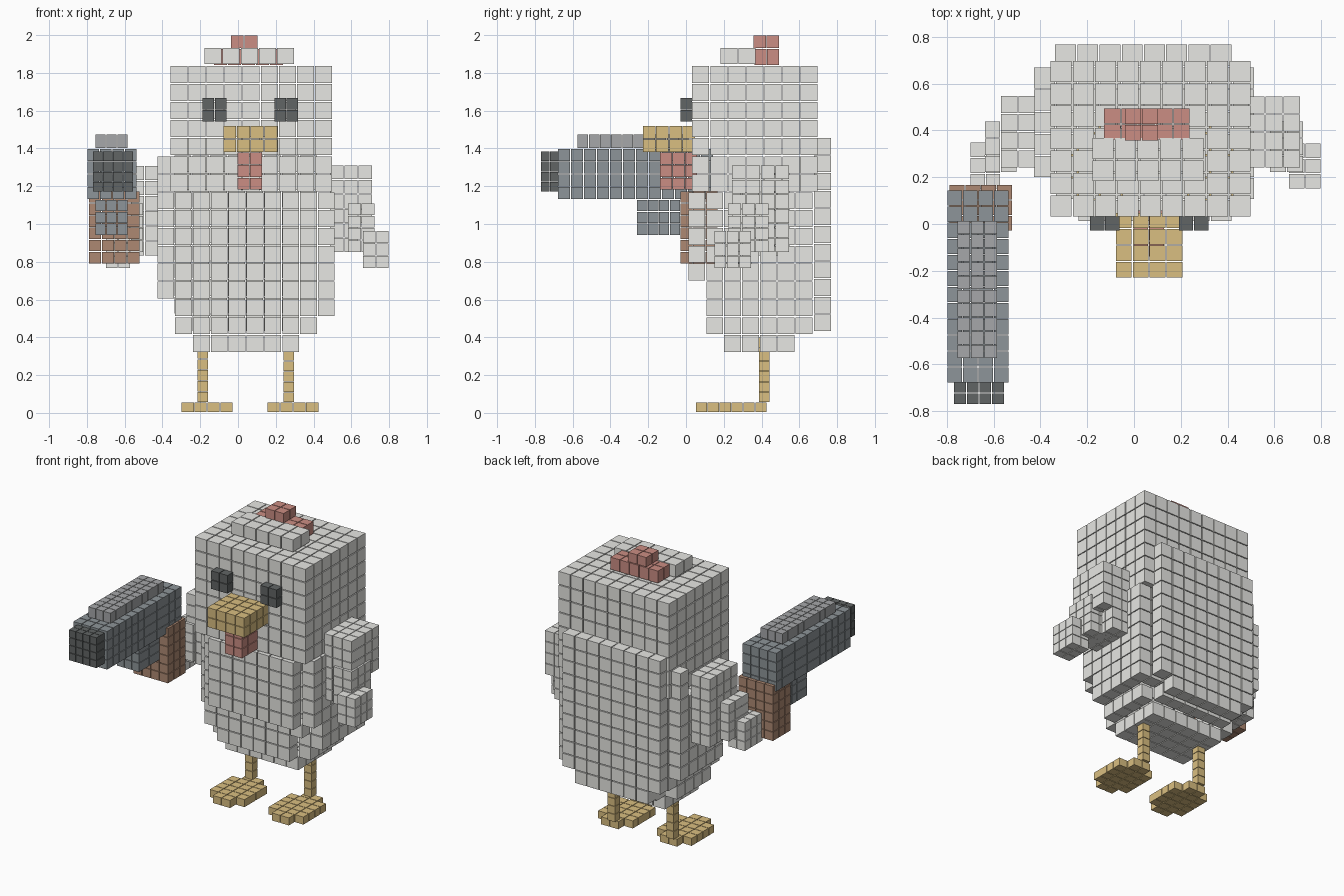
import bpy, bmesh
from mathutils import Matrix, Vector

if "Cube" in bpy.data.objects:
    bpy.data.objects.remove(bpy.data.objects["Cube"])

FILL = 0.94  # cube size relative to its grid cell


def mat(name, r, g, b):
    m = bpy.data.materials.new(name)
    m.diffuse_color = (r, g, b, 1)
    m.use_nodes = True
    m.node_tree.nodes["Principled BSDF"].inputs["Base Color"].default_value = m.diffuse_color
    return m


WHITE = mat("white_feather", 0.80, 0.80, 0.77)
YELLOW = mat("yellow", 0.70, 0.52, 0.22)
RED = mat("red", 0.60, 0.27, 0.23)
BLACK = mat("black", 0.12, 0.13, 0.13)
STEEL = mat("steel", 0.27, 0.30, 0.32)
LIGHT_STEEL = mat("light_steel", 0.38, 0.39, 0.40)
WOOD = mat("wood", 0.42, 0.25, 0.17)


def voxels(name, cells, origin, pitch, material):
    """Draw the outer cells of a grid as separate cubes with thin gaps."""
    bm = bmesh.new()
    o, p = Vector(origin), Vector(pitch)
    for c in cells:
        around = [(c[0] + a, c[1] + b, c[2] + d) for a, b, d in
                  ((1, 0, 0), (-1, 0, 0), (0, 1, 0), (0, -1, 0), (0, 0, 1), (0, 0, -1))]
        if all(n in cells for n in around):
            continue
        centre = Vector([o[i] + (c[i] + 0.5) * p[i] for i in range(3)])
        bmesh.ops.create_cube(bm, size=1, matrix=Matrix.Translation(centre)
                              @ Matrix.Diagonal((*(p * FILL), 1)))
    me = bpy.data.meshes.new(name)
    bm.to_mesh(me)
    bm.free()
    me.materials.append(material)
    ob = bpy.data.objects.new(name, me)
    bpy.context.collection.objects.link(ob)
    return ob


def block(nx, ny, nz, x=0, y=0, z=0):
    return {(x + i, y + j, z + k) for i in range(nx) for j in range(ny) for k in range(nz)}


def box(name, xr, yr, zr, n, material):
    """Voxel box filling the given ranges with n cells per axis."""
    pitch = [(r[1] - r[0]) / c for r, c in zip((xr, yr, zr), n)]
    voxels(name, block(*n), (xr[0], yr[0], zr[0]), pitch, material)


# Body: egg-shaped stack of layers, narrowing at the bottom
P = 0.0945
body = block(6, 4, 1, 2, 2, 0)
body |= block(6, 1, 1, 2, 1, 1) | block(8, 4, 1, 1, 2, 1) | block(6, 1, 1, 2, 6, 1)
body |= block(7, 1, 1, 1, 1, 2) | block(9, 5, 1, 1, 2, 2)
body |= block(8, 1, 1, 1, 1, 3) | block(10, 5, 1, 0, 2, 3)
body |= block(7, 1, 5, 2, 0, 4) | block(9, 1, 5, 1, 1, 4) | block(10, 5, 5, 0, 2, 4)
body |= block(1, 1, 2, 0, 6, 9)
voxels("body", body, (-0.43, 0.01, 0.32), (P, P, P), WHITE)

# Tail feathers on the back
tail = block(8, 1, 10, 0, 0, 1) | block(6, 1, 1, 1, 0, 0)
voxels("tail_back", tail, (-0.34, 0.675, 0.43), (0.095, 0.095, 0.0935), WHITE)

# Head with tuft and comb
box("head", (-0.36, 0.50), (0.03, 0.70), (1.17, 1.84), (9, 7, 7), WHITE)
box("head_tuft", (-0.18, 0.30), (0.18, 0.37), (1.845, 1.935), (5, 2, 1), WHITE)
box("comb_base", (-0.13, 0.24), (0.36, 0.495), (1.84, 1.93), (5, 2, 1), RED)
box("comb_top", (-0.04, 0.105), (0.355, 0.495), (1.93, 2.0), (2, 2, 1), RED)

# Face
for side, x in (("left", -0.19), ("right", 0.19)):
    box(side + "_eye", (x, x + 0.13), (-0.03, 0.035), (1.54, 1.67), (2, 1, 2), BLACK)
box("beak", (-0.08, 0.21), (-0.23, 0.05), (1.38, 1.52), (4, 4, 2), YELLOW)
box("wattle", (-0.005, 0.13), (-0.14, 0.06), (1.18, 1.38), (2, 3, 3), RED)

# Wings: upper arm, forearm and hand, on both sides
upper = block(2, 4, 6) | block(1, 4, 4, 2, 0, 2)
voxels("right_wing_upper", upper, (0.485, 0.24, 0.85), (0.0755, 0.077, 0.077), WHITE)
box("right_wing_middle", (0.58, 0.725), (0.22, 0.44), (0.85, 1.11), (2, 3, 4), WHITE)
box("right_wing_tip", (0.66, 0.80), (0.15, 0.345), (0.765, 0.965), (2, 3, 3), WHITE)
box("left_wing_upper", (-0.57, -0.42), (0.24, 0.55), (0.83, 1.31), (2, 4, 6), WHITE)
box("left_wing_middle", (-0.64, -0.50), (0.22, 0.44), (0.85, 1.11), (2, 3, 4), WHITE)
box("left_wing_tip", (-0.70, -0.57), (0.15, 0.35), (0.765, 0.965), (2, 3, 3), WHITE)

# Legs and webbed feet
for side, x, top, n, fx in (("left", -0.217, 0.40, 6, -0.30), ("right", 0.238, 0.33, 5, 0.155)):
    box(side + "_leg", (x, x + 0.06), (0.385, 0.445), (0.055, top), (1, 1, n), YELLOW)
    foot = block(2, 1, 1, 1, 0) | block(4, 4, 1, 0, 1) | block(2, 1, 1, 1, 5)
    voxels(side + "_foot", foot, (fx, 0.05, 0.002), (0.068, 0.063, 0.056), YELLOW)

# Hand-held blaster
box("blaster_barrel", (-0.80, -0.535), (-0.68, 0.145), (1.13, 1.40), (4, 12, 4), STEEL)
box("blaster_muzzle", (-0.77, -0.555), (-0.77, -0.675), (1.17, 1.385), (4, 2, 4), BLACK)
box("blaster_rail", (-0.757, -0.583), (-0.575, 0.015), (1.40, 1.475), (3, 10, 1), LIGHT_STEEL)
box("blaster_magazine", (-0.757, -0.583), (-0.26, -0.03), (0.94, 1.13), (3, 4, 3), STEEL)
box("blaster_grip", (-0.79, -0.52), (-0.03, 0.168), (0.79, 1.175), (4, 3, 6), WOOD)
